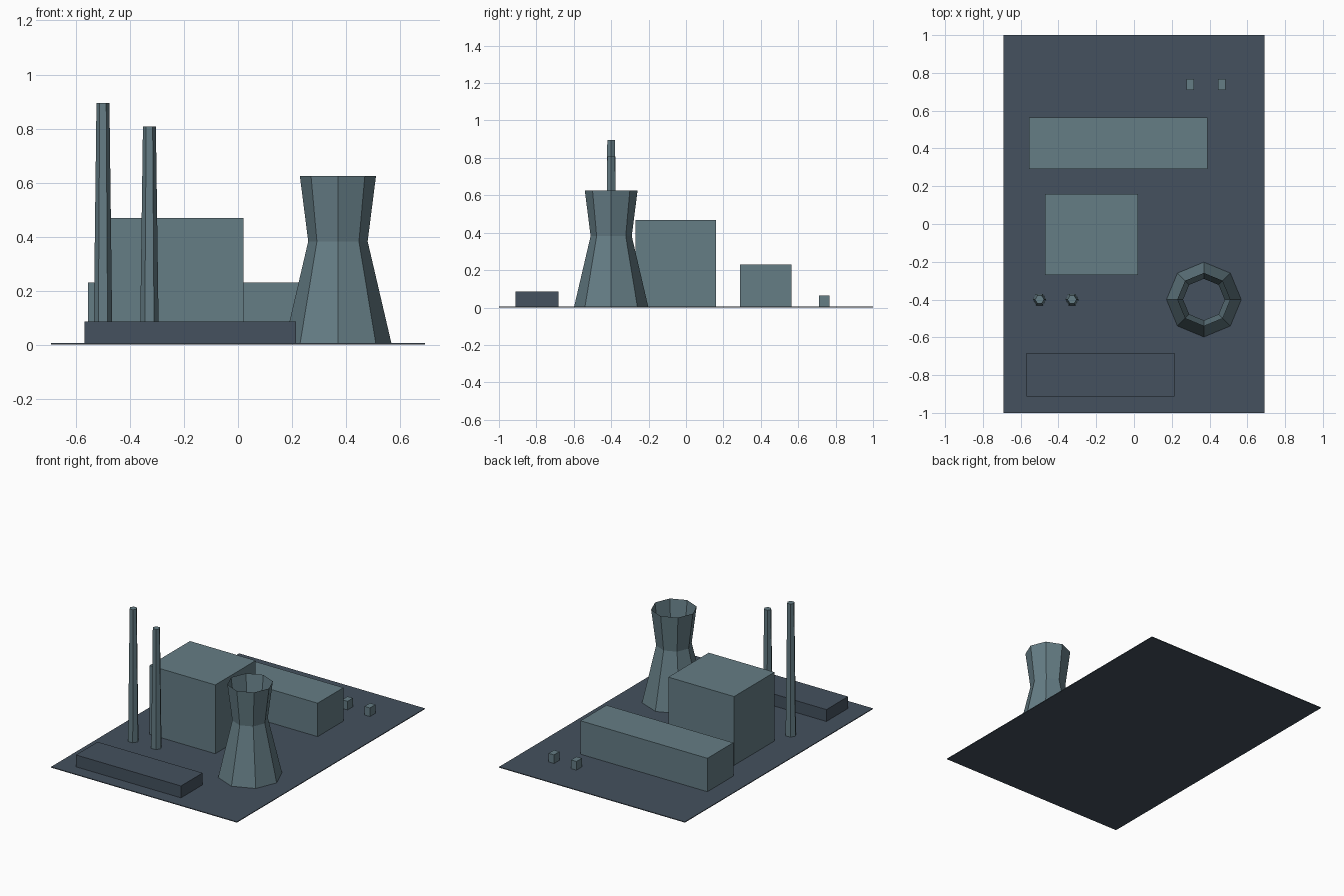
import bpy
import bmesh
from math import cos, sin, tau

cube = bpy.data.objects.get("Cube")
if cube:
    bpy.data.objects.remove(cube, do_unlink=True)


def make_material(name, color):
    mat = bpy.data.materials.new(name)
    mat.use_nodes = True
    mat.diffuse_color = color
    mat.node_tree.nodes["Principled BSDF"].inputs["Base Color"].default_value = color
    return mat


CONCRETE = make_material("blue grey concrete", (0.13, 0.205, 0.235, 1))
ASPHALT = make_material("dark slate", (0.058, 0.083, 0.112, 1))
GROUND = 0.005


def finish(name, bm, mat):
    mesh = bpy.data.meshes.new(name)
    bm.to_mesh(mesh)
    bm.free()
    mesh.materials.append(mat)
    obj = bpy.data.objects.new(name, mesh)
    bpy.context.collection.objects.link(obj)
    return obj


def box(name, xs, ys, top, mat, bottom=GROUND):
    bm = bmesh.new()
    bmesh.ops.create_cube(bm, size=1)
    for v in bm.verts:
        v.co = (xs[v.co.x > 0], ys[v.co.y > 0], top if v.co.z > 0 else bottom)
    return finish(name, bm, mat)


def stack(name, x, y, sides, profile, mat, capped):
    """Faceted tube through (radius, height) rings."""
    bm = bmesh.new()
    rings = [[bm.verts.new((x + r * cos(tau * i / sides), y + r * sin(tau * i / sides), z))
              for i in range(sides)] for r, z in profile]
    for low, high in zip(rings, rings[1:]):
        for i in range(sides):
            j = (i + 1) % sides
            bm.faces.new((low[i], low[j], high[j], high[i]))
    if capped:
        bm.faces.new(rings[-1])
        bm.faces.new(rings[0][::-1])
    return finish(name, bm, mat)


# Site and buildings
box("ground_slab", (-0.692, 0.692), (-1, 1), GROUND, ASPHALT, 0)
box("main_building", (-0.47, 0.02), (-0.27, 0.16), 0.468, CONCRETE)
box("long_hall", (-0.555, 0.39), (0.29, 0.565), 0.23, CONCRETE)
box("low_platform", (-0.568, 0.214), (-0.912, -0.682), 0.085, ASPHALT)
for side, x in (("right", 0.298), ("left", 0.465)):
    box(f"small_{side}_hut", (x - 0.02, x + 0.02), (0.71, 0.768), 0.063, CONCRETE)

# Open cooling tower with a narrow waist
stack("cooling_tower", 0.37, -0.4, 8,
      [(0.198, GROUND), (0.11, 0.382), (0.141, 0.625)], CONCRETE, False)

# Tapered chimneys
for side, x, top in (("right", -0.5, 0.895), ("left", -0.328, 0.808)):
    stack(f"{side}_chimney", x, -0.4, 6, [(0.035, GROUND), (0.024, top)], CONCRETE, True)
